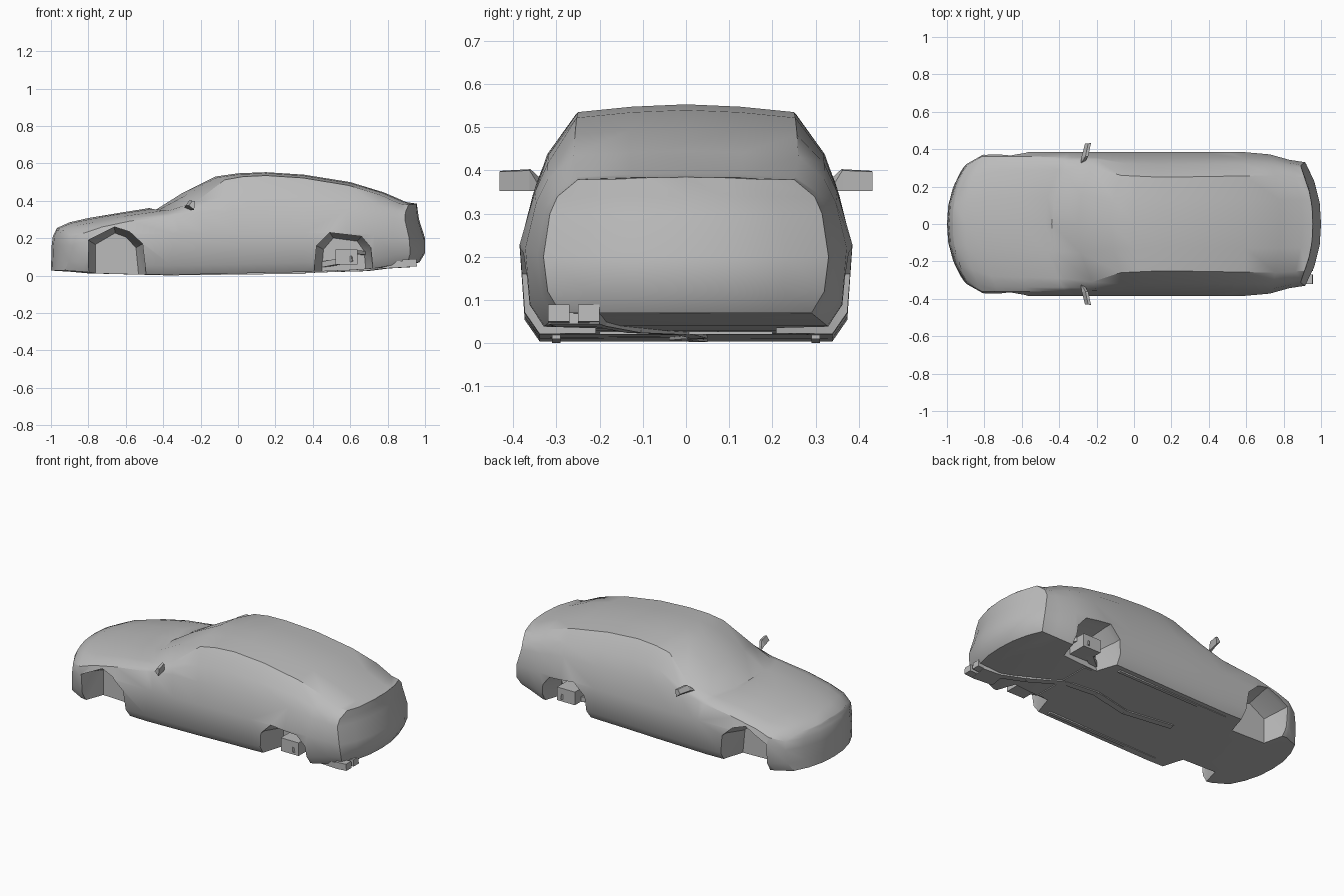
import bpy, bmesh
from mathutils import Vector

cube = bpy.data.objects.get("Cube")
if cube:
    bpy.data.objects.remove(cube, do_unlink=True)

paint = bpy.data.materials.new("grey")
paint.use_nodes = True
GREY = (0.5, 0.5, 0.5, 1)
paint.diffuse_color = GREY
paint.node_tree.nodes["Principled BSDF"].inputs["Base Color"].default_value = GREY


def lerp_line(line, t):
    """Value of a guide line at t, straight between its points."""
    if t <= line[0][0]:
        return line[0][1]
    for (a, va), (b, vb) in zip(line, line[1:]):
        if t <= b:
            return va + (vb - va) * (t - a) / (b - a)
    return line[-1][1]


def finish(bm, name):
    bmesh.ops.recalc_face_normals(bm, faces=bm.faces)
    mesh = bpy.data.meshes.new(name)
    bm.to_mesh(mesh)
    bm.free()
    obj = bpy.data.objects.new(name, mesh)
    bpy.context.collection.objects.link(obj)
    mesh.materials.append(paint)
    return obj


def loft(name, rings, caps=True):
    """Skin a row of closed rings with equal point counts."""
    bm = bmesh.new()
    rows = [[bm.verts.new(p) for p in ring] for ring in rings]
    for a, b in zip(rows, rows[1:]):
        for i in range(len(a)):
            j = (i + 1) % len(a)
            bm.faces.new((a[i], a[j], b[j], b[i]))
    if caps:
        bm.faces.new(rows[0])
        bm.faces.new(rows[-1])
    bmesh.ops.remove_doubles(bm, verts=bm.verts, dist=0.0005)
    return finish(bm, name)


def block(name, start, end, width, height):
    """Bar with a rectangular section between two points."""
    start, end = Vector(start), Vector(end)
    side = (end - start).cross(Vector((0, 0, 1))).normalized() * width / 2
    up = side.cross(end - start).normalized() * height / 2
    ring = (side + up, side - up, -side - up, -side + up)
    return loft(name, [[c + p for p in ring] for c in (start, end)])


# Body guide lines along the length
TOP = [(-0.97, 0.255), (-0.9, 0.285), (-0.8, 0.308), (-0.62, 0.338), (-0.475, 0.361),
       (-0.44, 0.352), (-0.3, 0.44), (-0.12, 0.53), (0, 0.547), (0.15, 0.553),
       (0.35, 0.54), (0.6, 0.5), (0.78, 0.445), (0.9, 0.393), (0.96, 0.385)]
BOTTOM = [(-1, 0.03), (-0.8, 0.012), (-0.48, 0.004), (0.4, 0.02), (0.75, 0.035), (0.96, 0.07)]
WIDTH = [(-0.97, 0.32), (-0.9, 0.37), (-0.62, 0.385), (0.6, 0.385), (0.78, 0.372), (0.96, 0.33)]
WAIST_Z = [(-0.97, 0.16), (-0.8, 0.22), (0.7, 0.23), (0.96, 0.2)]
BELT_Z = [(-0.97, 0.21), (-0.8, 0.26), (-0.46, 0.32), (-0.3, 0.345), (0.6, 0.35), (0.96, 0.3)]
BELT_IN = [(-0.97, 0.005), (-0.8, 0.015), (-0.46, 0.03), (0.6, 0.035), (0.96, 0.015)]
EDGE_Y = [(-0.97, 0.22), (-0.8, 0.28), (-0.46, 0.29), (-0.3, 0.31), (-0.12, 0.26),
          (0.15, 0.25), (0.78, 0.26), (0.96, 0.25)]
EDGE_DROP = [(-0.97, 0.012), (-0.8, 0.022), (-0.475, 0.015), (-0.44, 0.005),
             (-0.3, 0.045), (-0.12, 0.018), (0.6, 0.018), (0.96, 0.006)]
BOW = [(-0.97, 0.1), (-0.8, 0.08), (-0.62, 0.05), (-0.47, 0.13), (-0.12, 0.12),
       (0.15, 0), (0.35, 0), (0.6, -0.02), (0.96, -0.085)]
NOSE = [(0.03, -1), (0.2, -0.995), (0.26, -0.965)]
TAIL = [(0.07, 0.97), (0.12, 1), (0.2, 1), (0.23, 0.985), (0.3, 0.968), (0.39, 0.955)]


def section(x, squeeze=1, end=None):
    """Body ring; an end ring follows the nose or tail line and may be squeezed."""
    top, low, w = lerp_line(TOP, x), lerp_line(BOTTOM, x), lerp_line(WIDTH, x)
    belt_y, belt_z = w - lerp_line(BELT_IN, x), lerp_line(BELT_Z, x)
    edge_y, edge_z = lerp_line(EDGE_Y, x), top - lerp_line(EDGE_DROP, x)
    half = [(0, low), (w * 0.88, low), (w * 0.97, low + 0.05), (w, lerp_line(WAIST_Z, x)),
            (belt_y, belt_z),
            (edge_y * 0.45 + belt_y * 0.55 + 0.012, (belt_z + edge_z) / 2),
            (edge_y, edge_z), (edge_y * 0.5, edge_z * 0.3 + top * 0.7), (0, top)]
    ring = half + [(-y, z) for y, z in half[-2:0:-1]]
    bow = lerp_line(BOW, x)
    return [((lerp_line(end, z) if end else x) + bow * abs(y * squeeze / w) ** 2.3,
             y * squeeze, z) for y, z in ring]


stations = [p[0] for p in TOP[1:-1]]
rings = [section(-0.97, s, NOSE) for s in (0, 0.35, 0.7, 1)]
rings += [section(x) for x in stations]
rings += [section(0.96, s, TAIL) for s in (1, 0.7, 0.35, 0)]
body = loft("body", rings, caps=False)

# Wheel wells, narrowing inward
ARCHES = {
    "front": [(-0.8, -0.05), (-0.8, 0.19), (-0.73, 0.225), (-0.66, 0.26),
              (-0.58, 0.235), (-0.51, 0.17), (-0.485, -0.05)],
    "rear": [(0.4, -0.05), (0.42, 0.16), (0.49, 0.23), (0.66, 0.21), (0.71, 0.15), (0.73, -0.05)],
}
for name, outline in ARCHES.items():
    mid = sum(x for x, z in outline) / len(outline)
    for side in (1, -1):
        cutter = loft(name + "_well_cutter",
                      [[(mid + (x - mid) * k, side * y, z * (k + 1) / 2) for x, z in outline]
                       for y, k in ((0.21, 0.75), (0.34, 1), (0.5, 1))])
        cutter.hide_render = True
        cut = body.modifiers.new("well", "BOOLEAN")
        cut.operation = "DIFFERENCE"
        cut.solver = "EXACT"
        cut.object = cutter
        bpy.context.view_layer.objects.active = body
        bpy.ops.object.modifier_apply(modifier=cut.name)
        bpy.data.objects.remove(cutter, do_unlink=True)

for side, label in ((1, "left"), (-1, "right")):
    # Door mirror: a leaning wedge
    loft(label + "_mirror", [
        [(x, side * y, z) for x, y, z in ring] for ring in (
            [(-0.285, 0.325, 0.365), (-0.26, 0.335, 0.352), (-0.255, 0.345, 0.372), (-0.275, 0.335, 0.38)],
            [(-0.28, 0.36, 0.375), (-0.25, 0.362, 0.352), (-0.245, 0.362, 0.4), (-0.26, 0.36, 0.403)],
            [(-0.262, 0.43, 0.375), (-0.235, 0.432, 0.352), (-0.23, 0.432, 0.397), (-0.245, 0.43, 0.399)])])
    # Sill strip and rear suspension
    block(label + "_sill_strip", (-0.4, side * 0.3, 0.011), (0.36, side * 0.3, 0.02), 0.02, 0.02)
    block(label + "_rear_arm", (0.46, side * 0.2, 0.06), (0.62, side * 0.32, 0.09), 0.04, 0.03)
    block(label + "_rear_hub", (0.58, side * 0.2, 0.1), (0.58, side * 0.33, 0.1), 0.12, 0.08)
    block(label + "_rear_link", (0.68, side * 0.2, 0.12), (0.58, side * 0.31, 0.13), 0.04, 0.02)

# Exhaust run under the floor
path = [(-0.25, 0.03, 0.014), (0.05, -0.02, 0.018), (0.3, 0.03, 0.022), (0.5, 0, 0.03),
        (0.68, -0.12, 0.035), (0.8, -0.2, 0.05)]
for a, b in zip(path, path[1:]):
    block("exhaust_pipe", a, b, 0.04, 0.022)
block("cross_member", (0.5, -0.2, 0.03), (0.5, 0.2, 0.03), 0.05, 0.02)
block("muffler", (0.78, -0.24, 0.055), (0.91, -0.26, 0.062), 0.12, 0.035)
for y in (-0.295, -0.225):
    block("exhaust_tip", (0.88, y, 0.065), (0.955, y, 0.07), 0.05, 0.04)

# Smooth the body, keep creases sharp
bpy.ops.object.select_all(action="DESELECT")
body.select_set(True)
bpy.context.view_layer.objects.active = body
bpy.ops.object.shade_smooth_by_angle(angle=0.6)
